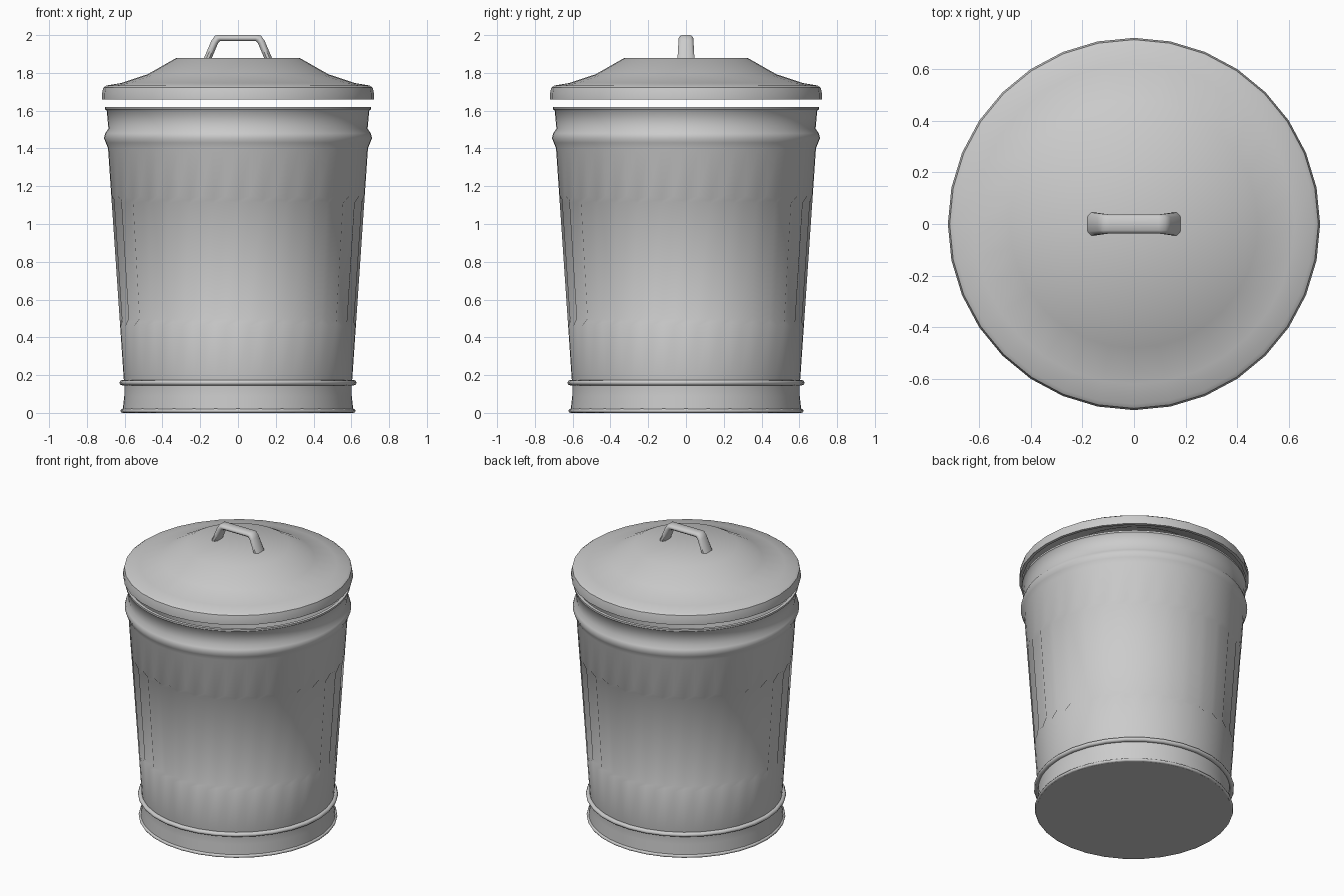
import bpy, bmesh, math

if "Cube" in bpy.data.objects:
    bpy.data.objects.remove(bpy.data.objects["Cube"])


def finish(name, bm, angle=35):
    bmesh.ops.recalc_face_normals(bm, faces=bm.faces)
    me = bpy.data.meshes.new(name)
    bm.to_mesh(me)
    bm.free()
    ob = bpy.data.objects.new(name, me)
    bpy.context.collection.objects.link(ob)
    bpy.ops.object.select_all(action='DESELECT')
    ob.select_set(True)
    bpy.context.view_layer.objects.active = ob
    bpy.ops.object.shade_smooth_by_angle(angle=math.radians(angle))
    return ob


def skin(bm, loops):
    """Bridge successive closed loops and cap both ends."""
    rings = [[bm.verts.new(p) for p in loop] for loop in loops]
    for a, b in zip(rings, rings[1:]):
        n = len(a)
        for i in range(n):
            bm.faces.new((a[i], a[(i + 1) % n], b[(i + 1) % n], b[i]))
    bm.faces.new(rings[0][::-1])
    bm.faces.new(rings[-1])


def ring(n, fn):
    """Ring of n points; fn(i) gives the radius and height."""
    pts = []
    for i in range(n):
        r, z = fn(i)
        a = 2 * math.pi * i / n
        pts.append((r * math.cos(a), r * math.sin(a), z))
    return pts


def lathe(name, profile, n=32, angle=35):
    bm = bmesh.new()
    skin(bm, [ring(n, lambda i, p=p: p) for p in profile])
    return finish(name, bm, angle)


def wall(z):
    return 0.605 + (z - 0.18) * 0.068


# Bin body: tapered wall with 32 pressed flutes, shoulder ridge and open top
N = 64
FLUTE = 0.022


def flute_ring(z, shift, depth):
    def point(i):
        odd = i % 2
        h = z + shift * odd
        return wall(h) - depth * odd, h
    return ring(N, point)


loops = [ring(N, lambda i, p=p: p) for p in
         [(0.61, 0.0), (0.61, 0.02), (0.602, 0.09), (0.602, 0.16), (wall(0.18), 0.18)]]
loops += [flute_ring(0.48, -0.02, 0), flute_ring(0.50, -0.01, FLUTE),
          flute_ring(1.11, 0.01, FLUTE), flute_ring(1.13, 0.02, 0)]
upper = [(wall(1.40), 1.40), (0.70, 1.43), (0.710, 1.455), (0.703, 1.48),
         (0.686, 1.505), (0.695, 1.60), (0.704, 1.608), (0.704, 1.62),
         (0.683, 1.62), (0.675, 1.50), (0.672, 1.40), (0.635, 1.13),
         (0.592, 0.48), (0.585, 0.02)]
loops += [ring(N, lambda i, p=p: p) for p in upper]
bm = bmesh.new()
skin(bm, loops)
finish("bin_body", bm, 45)


# Rolled hoops near the foot
def hoop(name, r, z, rr, rz):
    bm = bmesh.new()
    sides, n = 8, 32
    g = []
    for j in range(sides):
        t = 2 * math.pi * j / sides
        g.append([bm.verts.new(p) for p in ring(
            n, lambda i: (r + rr * math.cos(t), z + rz * math.sin(t)))])
    for j in range(sides):
        a, b = g[j], g[(j + 1) % sides]
        for i in range(n):
            k = (i + 1) % n
            bm.faces.new((a[i], a[k], b[k], b[i]))
    finish(name, bm, 60)


hoop("lower_hoop", 0.61, 0.16, 0.018, 0.015)
hoop("foot_hoop", 0.61, 0.011, 0.013, 0.011)

# Lid: hollow stepped dome with a turned-down rim
lathe("lid", [(0.325, 1.88), (0.48, 1.792), (0.62, 1.746), (0.697, 1.733),
              (0.713, 1.722), (0.72, 1.69), (0.72, 1.66), (0.70, 1.66),
              (0.695, 1.712), (0.62, 1.726), (0.48, 1.772), (0.32, 1.86)])

# Lid handle: rounded flat strap swept along a bent path
# (x, z, half width in y, bisector direction scaled to half thickness)
half = [(0.162, 1.872, 0.045, (0.018, 0.007)),
        (0.124, 1.962, 0.040, (0.017, 0.008)),
        (0.110, 1.982, 0.038, (0.011, 0.017)),
        (0.095, 1.984, 0.037, (0.0, 0.016))]
path = [(-x, z, w, (-d[0], d[1])) for x, z, w, d in half] + half[::-1]
section = [(1, 0.35), (0.65, 1), (-0.65, 1), (-1, 0.35),
           (-1, -0.35), (-0.65, -1), (0.65, -1), (1, -0.35)]
bm = bmesh.new()
skin(bm, [[(x + d[0] * v, w * u, z + d[1] * v) for u, v in section]
          for x, z, w, d in path])
finish("lid_handle", bm, 50)
